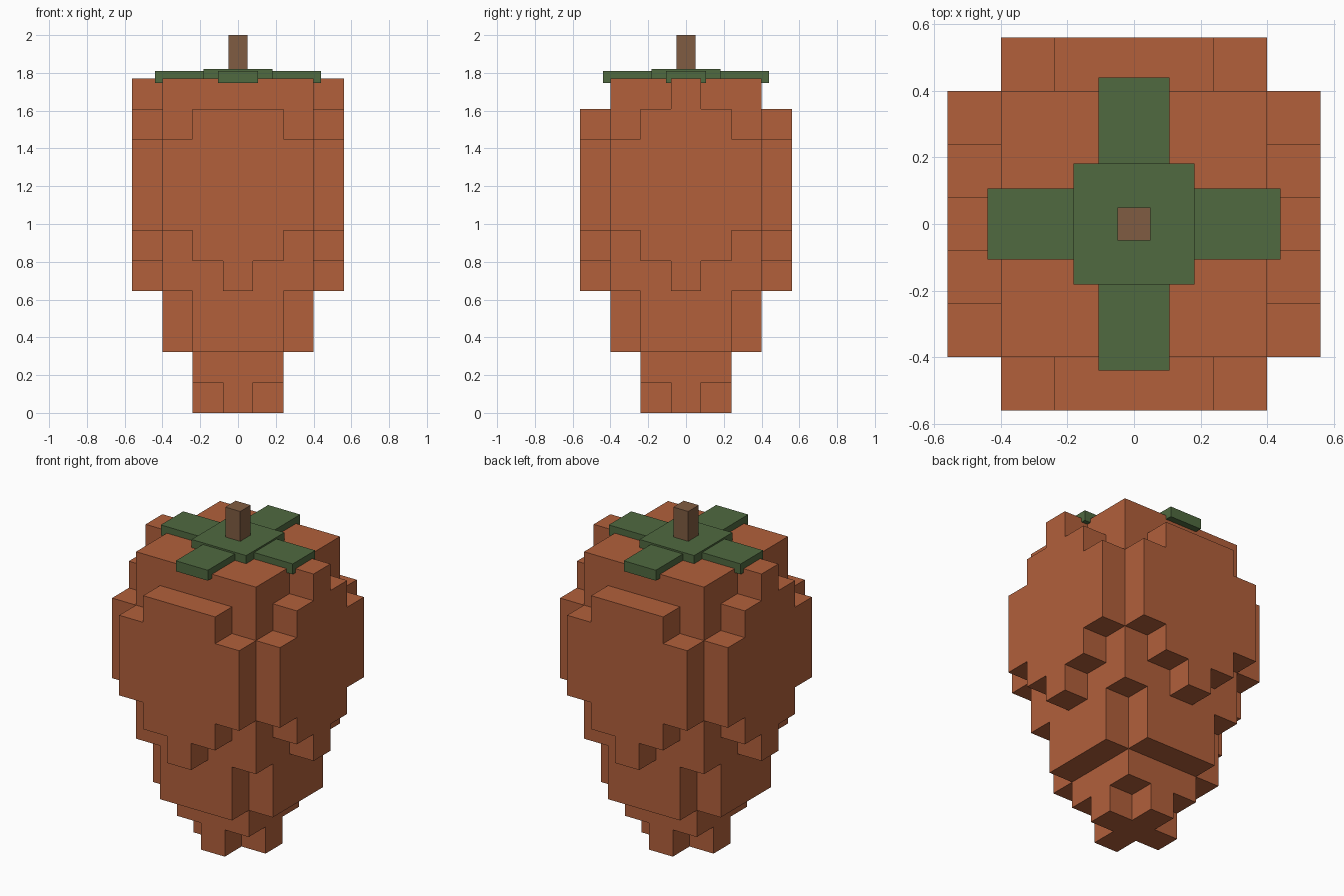
import bpy, bmesh, math
from mathutils import Matrix, Vector

if "Cube" in bpy.data.objects:
    bpy.data.objects.remove(bpy.data.objects["Cube"])

W, H = 0.16, 0.161  # block width and height


def material(name, rgb):
    m = bpy.data.materials.new(name)
    m.diffuse_color = (*rgb, 1)
    m.use_nodes = True
    m.node_tree.nodes["Principled BSDF"].inputs["Base Color"].default_value = m.diffuse_color
    return m


orange = material("burnt_orange", (0.445, 0.117, 0.044))
green = material("leaf_green", (0.080, 0.144, 0.051))
brown = material("stem_brown", (0.216, 0.107, 0.054))


def finish(name, bm, mat):
    mesh = bpy.data.meshes.new(name)
    bm.to_mesh(mesh)
    bm.free()
    mesh.materials.append(mat)
    ob = bpy.data.objects.new(name, mesh)
    bpy.context.collection.objects.link(ob)
    return ob


def box(name, lo, hi, mat):
    lo, hi = Vector(lo), Vector(hi)
    bm = bmesh.new()
    m = Matrix.Translation((lo + hi) / 2) @ Matrix.Diagonal((*(hi - lo), 1))
    bmesh.ops.create_cube(bm, size=1, matrix=m)
    return finish(name, bm, mat)


# Half-width in blocks of the bulging plates for each layer
BULGE = {4: 0, 5: 1, 6: 2, 7: 2, 8: 2, 9: 1}


def filled(i, j, k):
    """Is the block at column i, row j, layer k part of the fruit?"""
    a, b = abs(i), abs(j)
    if not 0 <= k <= 10:
        return False
    if k < 2:                                   # tip
        return max(a, b) <= 1 and not (k == 0 and a == b == 1)
    if max(a, b) <= 2:                          # core, corners cut low down
        return k >= 4 or not a == b == 2
    if a == 3:                                  # side plates, one block taller
        return b <= (0 if k == 10 else BULGE.get(k, -1))
    if b == 3:                                  # front and back plates
        return a <= BULGE.get(k, -1)
    return False


# Fruit: outer skin of the block shape
bm = bmesh.new()
for i in range(-3, 4):
    for j in range(-3, 4):
        for k in range(11):
            if not filled(i, j, k):
                continue
            c = Vector((i * W, j * W, (k + 0.5) * H))
            for axis in range(3):
                for s in (-1, 1):
                    d = [0, 0, 0]
                    d[axis] = s
                    if filled(i + d[0], j + d[1], k + d[2]):
                        continue
                    corners = []
                    for u, v in ((-1, -1), (1, -1), (1, 1), (-1, 1)):
                        p = [0, 0, 0]
                        p[axis], p[(axis + 1) % 3], p[(axis + 2) % 3] = s, u, v
                        corners.append(bm.verts.new(
                            c + Vector((p[0] * W, p[1] * W, p[2] * H)) / 2))
                    bm.faces.new(corners if s > 0 else corners[::-1])
bmesh.ops.remove_doubles(bm, verts=bm.verts, dist=0.001)
bmesh.ops.dissolve_limit(bm, angle_limit=math.radians(1),
                         verts=bm.verts, edges=bm.edges)
finish("fruit_body", bm, orange)

# Leaf cap and its four leaves
box("leaf_cap", (-0.182, -0.182, 1.765), (0.182, 0.182, 1.82), green)
for n in range(4):
    leaf = box("leaf_%d" % (n + 1), (0.16, -0.107, 1.747), (0.44, 0.107, 1.81), green)
    leaf.rotation_euler.z = n * math.pi / 2

# Stem
box("stem", (-0.05, -0.05, 1.80), (0.05, 0.05, 2.0), brown)
